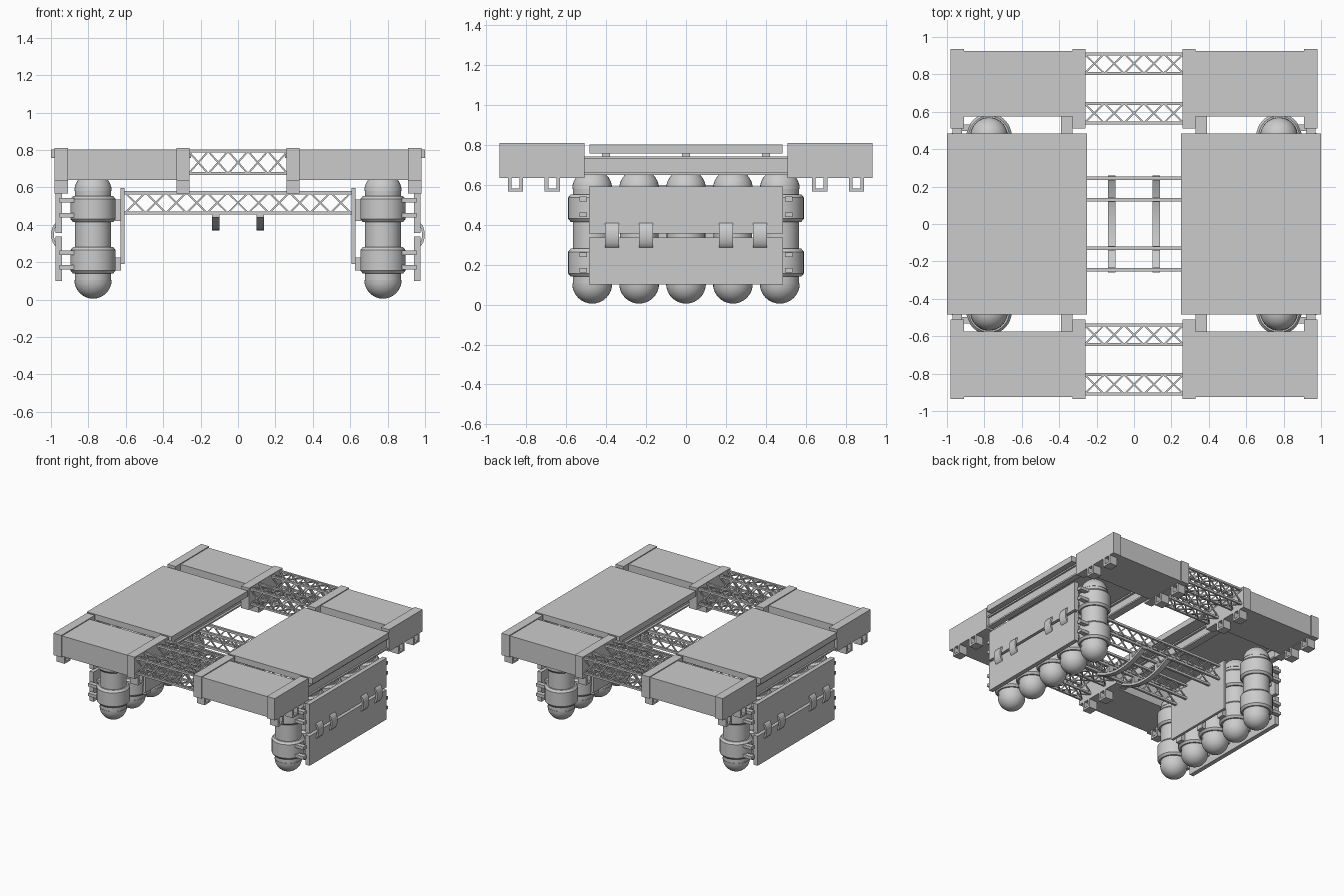
import bpy, bmesh, math
from mathutils import Vector, Matrix

cube = bpy.data.objects.get("Cube")
if cube:
    bpy.data.objects.remove(cube)

grey = bpy.data.materials.new("light_grey")
grey.use_nodes = True
grey.diffuse_color = (0.6, 0.6, 0.6, 1)
grey.node_tree.nodes["Principled BSDF"].inputs["Base Color"].default_value = (0.6, 0.6, 0.6, 1)


def finish(name, bm, smooth=False):
    bmesh.ops.recalc_face_normals(bm, faces=bm.faces)
    mesh = bpy.data.meshes.new(name)
    bm.to_mesh(mesh)
    bm.free()
    mesh.materials.append(grey)
    obj = bpy.data.objects.new(name, mesh)
    bpy.context.collection.objects.link(obj)
    if smooth:
        bpy.ops.object.select_all(action="DESELECT")
        obj.select_set(True)
        bpy.context.view_layer.objects.active = obj
        bpy.ops.object.shade_smooth_by_angle(angle=math.radians(35))
    return obj


def box(bm, x, y, z):
    """Box from three (low, high) ranges."""
    lo, hi = zip(x, y, z)
    size = [abs(b - a) for a, b in zip(lo, hi)]
    mid = [(a + b) / 2 for a, b in zip(lo, hi)]
    bmesh.ops.create_cube(bm, size=1, matrix=Matrix.Translation(mid) @ Matrix.Diagonal((*size, 1)))


def mirrored(value_range, s):
    return tuple(sorted(v * s for v in value_range))


def bar(bm, a, b, w):
    """Square bar between two points."""
    a, b = Vector(a), Vector(b)
    d = b - a
    turn = d.to_track_quat("Z", "Y").to_matrix().to_4x4()
    bmesh.ops.create_cube(bm, size=1, matrix=Matrix.Translation((a + b) / 2) @ turn
                          @ Matrix.Diagonal((w, w, d.length, 1)))


def lattice(bm, half, p, q, n, w):
    """Crossed braces along x between two (y, z) lines."""
    step = 2 * half / n
    for i in range(n):
        x0 = -half + i * step
        bar(bm, (x0, *p), (x0 + step, *q), w)
        bar(bm, (x0, *q), (x0 + step, *p), w)


def lathe(bm, profile, centre, sides=32):
    """Spin an (r, z) profile about a vertical axis."""
    verts = [bm.verts.new((r, 0, z)) for r, z in profile]
    edges = [bm.edges.new(pair) for pair in zip(verts, verts[1:])]
    geom = verts + edges
    out = bmesh.ops.spin(bm, geom=geom, cent=(0, 0, 0), axis=(0, 0, 1),
                         angle=math.tau, steps=sides, use_merge=True)
    fresh = [v for v in bm.verts if v.index == -1 or not v.tag]
    bmesh.ops.remove_doubles(bm, verts=fresh, dist=0.0002)
    fresh = [v for v in bm.verts if not v.tag]
    bmesh.ops.translate(bm, verts=fresh, vec=centre)
    for v in fresh:
        v.tag = True


def strip(bm, outer, inner, x, flip=False):
    """Extrude a band between two matching curves; curves lie in (u, z)."""
    ring = outer + inner[::-1]
    put = (lambda t, u, z: (u, t, z)) if flip else (lambda t, u, z: (t, u, z))
    a = [bm.verts.new(put(x[0], u, z)) for u, z in ring]
    b = [bm.verts.new(put(x[1], u, z)) for u, z in ring]
    n, m = len(ring), len(outer)
    for i in range(n):
        j = (i + 1) % n
        bm.faces.new((a[i], a[j], b[j], b[i]))
    for side in (a, b):
        for i in range(m - 1):
            bm.faces.new((side[i], side[i + 1], side[n - 2 - i], side[n - 1 - i]))


SIDES = (-1, 1)

# End decks with their clamping frames and feet
for sy, end in zip(SIDES, ("front", "back")):
    for sx, side in zip(SIDES, ("right", "left")):
        bm = bmesh.new()
        box(bm, mirrored((0.33, 0.91), sx), mirrored((0.575, 0.925), sy), (0.64, 0.803))
        finish(f"{end}_{side}_deck", bm)
        bm = bmesh.new()
        for x in ((0.26, 0.33), (0.91, 0.98)):
            box(bm, mirrored(x, sx), mirrored((0.51, 0.935), sy), (0.635, 0.81))
        finish(f"{end}_{side}_deck_frames", bm)
        bm = bmesh.new()
        for x in ((0.26, 0.33), (0.91, 0.98)):
            for y in (0.67, 0.855):
                box(bm, mirrored(x, sx), mirrored((y - 0.038, y + 0.038), sy), (0.567, 0.582))
                for e in SIDES:
                    yy = y + e * 0.029
                    box(bm, mirrored(x, sx), mirrored((yy - 0.009, yy + 0.009), sy), (0.582, 0.636))
        finish(f"{end}_{side}_deck_feet", bm)

    # Box trusses joining the end decks
    for label, y0, y1 in (("inner", 0.54, 0.645), ("outer", 0.805, 0.91)):
        bm = bmesh.new()
        corners = [(y0 * sy, 0.673), (y1 * sy, 0.673), (y1 * sy, 0.793), (y0 * sy, 0.793)]
        for i, c in enumerate(corners):
            bar(bm, (-0.27, *c), (0.27, *c), 0.016)
            lattice(bm, 0.265, c, corners[(i + 1) % 4], 5, 0.009)
        finish(f"{end}_{label}_truss", bm)

# Flat trusses across the lower middle
for i, y in enumerate((-0.245, -0.13, 0.13, 0.245)):
    bm = bmesh.new()
    for z in (0.463, 0.572):
        bar(bm, (-0.61, y, z), (0.61, y, z), 0.018)
    lattice(bm, 0.605, (y, 0.463), (y, 0.572), 11, 0.009)
    finish(f"lower_truss_{i + 1}", bm)

# Curved cradles hung under the lower trusses
for sx, side in zip(SIDES, ("right", "left")):
    bm = bmesh.new()
    ys = [-0.26 + 0.52 * i / 16 for i in range(17)]
    low = [(y, 0.37 + 0.075 * (y / 0.26) ** 2) for y in ys]
    strip(bm, low, [(y, z + 0.02) for y, z in low], (sx * 0.12 - 0.02, sx * 0.12 + 0.02))
    for y in (-0.245, -0.13, 0.13, 0.245):
        box(bm, (sx * 0.12 - 0.02, sx * 0.12 + 0.02), (y - 0.013, y + 0.013),
            (0.385 + 0.06 * (y / 0.26) ** 2, 0.46))
    finish(f"{side}_cradle", bm, True)

TANK_Y = [0.235 * i for i in range(-2, 3)]
dome = [(0.1 * math.sin(a), -0.1 * math.cos(a)) for a in (math.pi / 2 * i / 8 for i in range(9))]
tank = [(r, z + 0.105) for r, z in dome]
tank += [(0.097, 0.105), (0.097, 0.58)] + [(r, 0.58 - z) for r, z in dome[::-1]]

for sx, side in zip(SIDES, ("right", "left")):
    # Large top panel and the rails beneath it
    bm = bmesh.new()
    box(bm, mirrored((0.25, 1.0), sx), (-0.483, 0.483), (0.757, 0.803))
    finish(f"{side}_top_panel", bm)
    bm = bmesh.new()
    for x, y in (((0.33, 0.39), 0.58), ((0.92, 0.97), 0.512)):
        box(bm, mirrored(x, sx), (-y, y), (0.73, 0.742))
        box(bm, mirrored(x, sx), (-y, y), (0.65, 0.662))
        mid = (x[0] + x[1]) / 2
        box(bm, mirrored((mid - 0.012, mid + 0.012), sx), (-y, y), (0.662, 0.73))
        for yy in (-0.4, 0, 0.4):
            box(bm, mirrored((mid - 0.012, mid + 0.012), sx), (yy - 0.02, yy + 0.02), (0.742, 0.757))
    finish(f"{side}_panel_rails", bm)

    # Row of round-ended tanks with two belts each
    bm = bmesh.new()
    for y in TANK_Y:
        lathe(bm, tank, (sx * 0.775, y, 0))
    finish(f"{side}_tanks", bm, True)
    bm = bmesh.new()
    for z0, z1 in ((0.14, 0.28), (0.415, 0.553)):
        belt = [(0.097, z0), (0.108, z0), (0.121, z0 + 0.016),
                (0.121, z1 - 0.016), (0.108, z1), (0.097, z1)]
        for y in TANK_Y:
            lathe(bm, belt, (sx * 0.775, y, 0))
    finish(f"{side}_tank_belts", bm, True)

    # Rods carrying the outer shields, and lugs to the inner plate
    bm = bmesh.new()
    for y in TANK_Y:
        for z in (0.172, 0.25, 0.45, 0.53):
            for dy in SIDES:
                yy = y + dy * 0.045
                box(bm, mirrored((0.86, 0.955), sx), (yy - 0.018, yy + 0.018), (z - 0.012, z + 0.012))
        if abs(y) < 0.3:
            for z in ((0.155, 0.225), (0.42, 0.535)):
                box(bm, mirrored((0.625, 0.66), sx), (y - 0.03, y + 0.03), z)
    finish(f"{side}_shield_rods", bm)

    # Inner mounting plate
    bm = bmesh.new()
    box(bm, mirrored((0.607, 0.628), sx), (-0.3, 0.3), (0.19, 0.597))
    finish(f"{side}_inner_plate", bm)

    # Outer shields and curved latches
    for label, z in (("lower", (0.1, 0.337)), ("upper", (0.357, 0.592))):
        bm = bmesh.new()
        box(bm, mirrored((0.94, 0.975), sx), (-0.487, 0.487), z)
        finish(f"{side}_{label}_shield", bm)
    bm = bmesh.new()
    arc = [math.pi * i / 10 - math.pi / 2 for i in range(11)]
    for y in (-0.372, -0.2, 0.2, 0.372):
        outer = [(sx * (0.962 + 0.036 * math.cos(a)), 0.347 + 0.067 * math.sin(a)) for a in arc]
        inner = [(sx * (0.962 + 0.022 * math.cos(a)), 0.347 + 0.05 * math.sin(a)) for a in arc]
        strip(bm, outer, inner, (y - 0.035, y + 0.035), flip=True)
    finish(f"{side}_shield_latches", bm, True)
